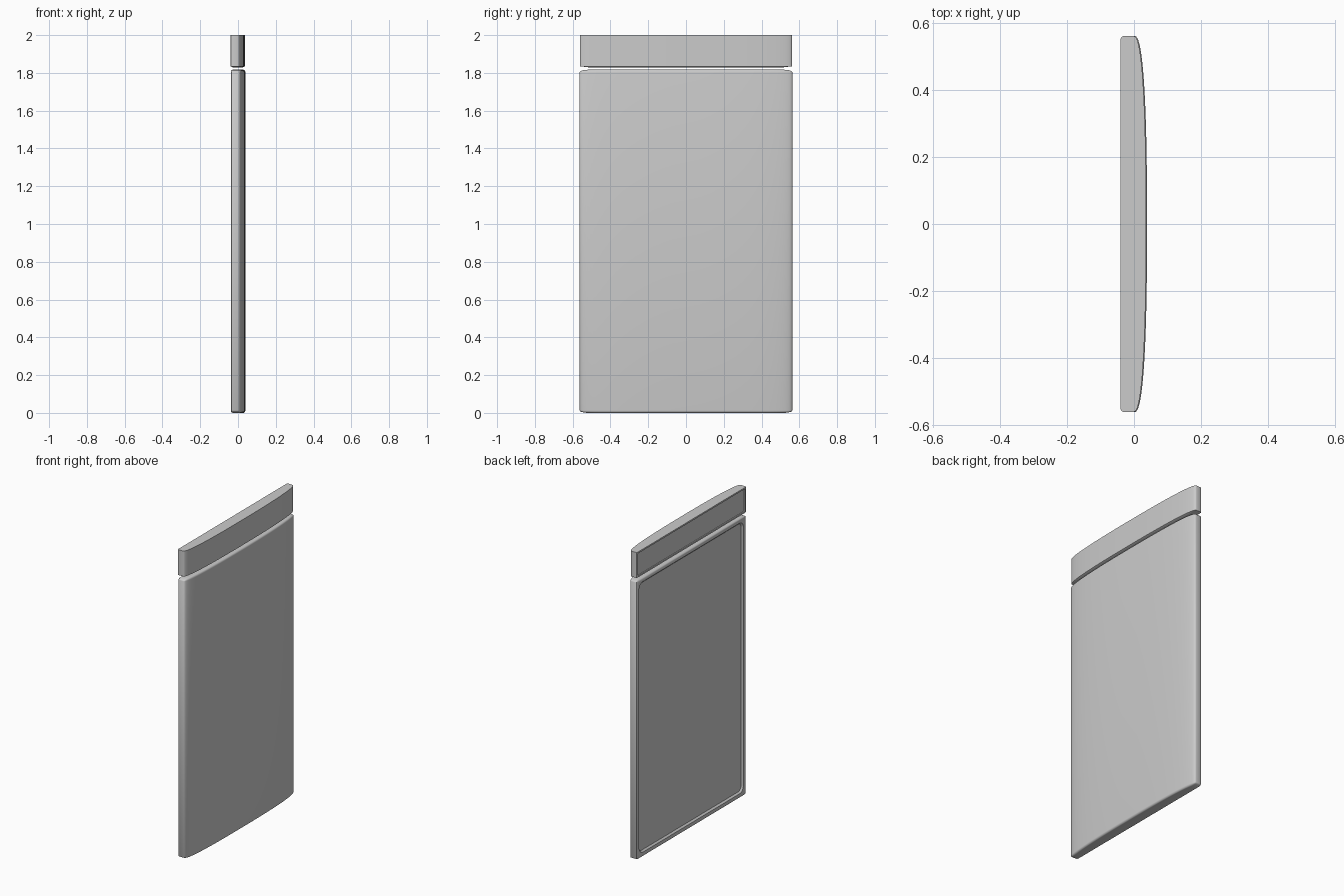
import bpy, bmesh, math

if "Cube" in bpy.data.objects:
    bpy.data.objects.remove(bpy.data.objects["Cube"])


def outline(half_w, back, front, steps=40):
    """Top-view outline: flat back, short straight sides, bowed front."""
    c = min(0.008, (front - back) * 0.15)
    shoulder = back + (front - back) * 0.5
    pts = [(back + c, half_w), (back + c * 0.3, half_w - c * 0.3), (back, half_w - c)]
    pts += [(x, -y) for x, y in reversed(pts)]
    for i in range(steps + 1):
        a = -math.pi / 2 + math.pi * i / steps
        y = math.copysign(abs(math.sin(a)) ** 0.8, a) * half_w
        x = shoulder + (front - shoulder) * max(math.cos(a), 0) ** 0.8
        pts.append((x, y))
    return pts


def loft(name, rings):
    """Skin a stack of equal-length point rings and cap both ends."""
    bm = bmesh.new()
    loops = [[bm.verts.new(p) for p in ring] for ring in rings]
    n = len(loops[0])
    for a, b in zip(loops, loops[1:]):
        for i in range(n):
            j = (i + 1) % n
            bm.faces.new((a[i], a[j], b[j], b[i]))
    bm.faces.new(loops[0][::-1])
    bm.faces.new(loops[-1])
    bmesh.ops.recalc_face_normals(bm, faces=bm.faces)
    mesh = bpy.data.meshes.new(name)
    bm.to_mesh(mesh)
    bm.free()
    obj = bpy.data.objects.new(name, mesh)
    bpy.context.collection.objects.link(obj)
    return obj


def slab(name, half_w, back, front, levels):
    """Loft of outlines; each level is (z, side inset, depth inset)."""
    return loft(name, [[(x, y, z) for x, y in
                        outline(half_w - dy, back + dx, front - dx)]
                       for z, dy, dx in levels])


def rounded_rect(x, half_w, z0, z1, r):
    ring = []
    for k, (sy, cz) in enumerate([(1, z1 - r), (-1, z1 - r), (-1, z0 + r), (1, z0 + r)]):
        for s in range(7):
            a = math.pi / 2 * (k + s / 6)
            ring.append((x, sy * (half_w - r) + r * math.cos(a), cz + r * math.sin(a)))
    return ring


def recess(obj, back, depth, slope, half_w, z0, z1, r):
    """Cut a shallow tapered recess into the back face."""
    cutter = loft("recess_cutter", [
        rounded_rect(back - 0.02, half_w, z0, z1, r),
        rounded_rect(back, half_w, z0, z1, r),
        rounded_rect(back + depth, half_w - slope, z0 + slope, z1 - slope, r - slope)])
    cutter.hide_render = True
    mod = obj.modifiers.new("recess", 'BOOLEAN')
    mod.operation, mod.solver, mod.object = 'DIFFERENCE', 'EXACT', cutter
    bpy.context.view_layer.objects.active = obj
    bpy.ops.object.modifier_apply(modifier=mod.name)
    bpy.data.objects.remove(cutter)


def smooth(obj):
    bpy.ops.object.select_all(action='DESELECT')
    obj.select_set(True)
    bpy.context.view_layer.objects.active = obj
    bpy.ops.object.shade_smooth_by_angle(angle=math.radians(35))


# Main door panel: rounded over at top and bottom
TOP, R = 1.817, 0.013
low = []
for i in range(6):
    a = math.pi / 2 * i / 5
    k = 1 - math.sin(a)
    low.append((R * (1 - math.cos(a)), 0.05 * k, 0.012 * k))
levels = low + [(TOP - z, dy, dx) for z, dy, dx in reversed(low)]
door = slab("door_panel", 0.563, -0.038, 0.039, levels)
recess(door, -0.038, 0.010, 0.010, 0.535, 0.03, TOP - 0.03, 0.04)
smooth(door)

# Upper fascia strip: square top, slightly crowned underside
strip = slab("top_strip", 0.562, -0.04, 0.036,
             [(1.829, 0.05, 0.012), (1.835, 0, 0), (2.0, 0, 0)])
recess(strip, -0.04, 0.005, 0.001, 0.548, 1.845, 1.99, 0.004)
smooth(strip)
